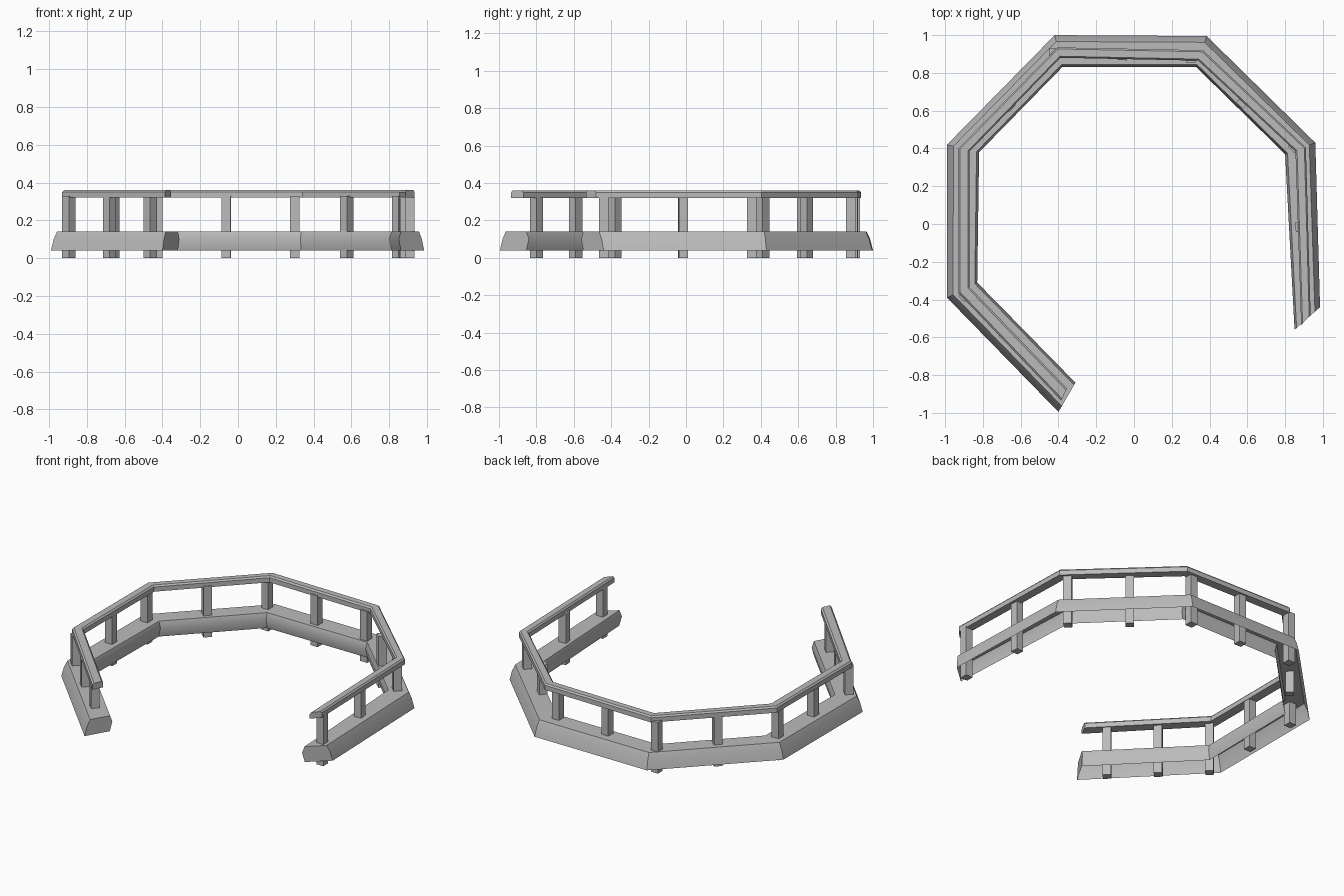
import bpy, bmesh, math
from mathutils import Matrix, Vector

cube = bpy.data.objects.get("Cube")
if cube:
    bpy.data.objects.remove(cube, do_unlink=True)

# Single plain grey
grey = bpy.data.materials.new("stone_grey")
grey.use_nodes = True
grey.diffuse_color = (0.5, 0.5, 0.5, 1)
grey.node_tree.nodes["Principled BSDF"].inputs["Base Color"].default_value = (0.5, 0.5, 0.5, 1)


def finish(name, bm):
    bmesh.ops.recalc_face_normals(bm, faces=bm.faces)
    mesh = bpy.data.meshes.new(name)
    bm.to_mesh(mesh)
    bm.free()
    mesh.materials.append(grey)
    obj = bpy.data.objects.new(name, mesh)
    bpy.context.collection.objects.link(obj)
    return obj


def sweep(name, outer, inner, profile, closed):
    """Run a (fraction across, height) profile along paired outer and inner paths."""
    bm = bmesh.new()
    rings = []
    for o, i in zip(outer, inner):
        o, i = Vector(o), Vector(i)
        rings.append([bm.verts.new((*o.lerp(i, t), z)) for t, z in profile])
    n = len(profile)
    for a, b in zip(rings, rings[1:]):
        for k in range(n if closed else n - 1):
            m = (k + 1) % n
            bm.faces.new((a[k], a[m], b[m], b[k]))
    bm.faces.new(rings[0])
    bm.faces.new(rings[-1][::-1])
    return finish(name, bm)


# Curb: capped shell, open underneath, with a rounded-over section
base = sweep(
    "curb_base",
    [(-.40, -.995), (-.99, -.39), (-.99, .42), (-.42, 1), (.385, .995), (.96, .43), (.985, -.44)],
    [(-.31, -.84), (-.83, -.31), (-.82, .38), (-.38, .83), (.33, .83), (.80, .37), (.85, -.56)],
    [(0, .04), (.09, .10), (.2, .14), (.92, .14), (1, .10), (.91, .04)], False)

# Handrail: solid bar with small top chamfers
rail_out = [(-.385, -.935), (-.93, -.365), (-.93, .40), (-.405, .935),
            (.365, .92), (.91, .405), (.935, -.48)]
rail_in = [(-.355, -.87), (-.87, -.335), (-.87, .385), (-.39, .88),
           (.34, .865), (.855, .385), (.885, -.535)]
rail = sweep("handrail", rail_out, rail_in,
             [(0, .32), (0, .35), (.15, .36), (.85, .36), (1, .35), (1, .32)], True)

# Posts: one near each corner and end, one midway along each side
spots = [Vector(p) for p in [(-.465, -.80), (-.895, -.38), (-.90, .35), (-.425, .905),
                             (.30, .88), (.85, .41), (.91, -.44)]]
turns = [45, 45, 0, 0, 0, 45, 0]


def post(name, spot, angle):
    bm = bmesh.new()
    place = (Matrix.Translation((spot.x, spot.y, .165))
             @ Matrix.Rotation(angle, 4, 'Z') @ Matrix.Diagonal((.05, .05, .33, 1)))
    bmesh.ops.create_cube(bm, size=1, matrix=place)
    finish(name, bm)


for n, (p, deg) in enumerate(zip(spots, turns)):
    post(f"corner_post_{n + 1}", p, math.radians(deg))
for n, (a, b) in enumerate(zip(spots, spots[1:])):
    d = b - a
    post(f"middle_post_{n + 1}", (a + b) / 2, math.atan2(d.y, d.x))

# Soften the rounded curb sides, keep corners crisp
bpy.ops.object.select_all(action='DESELECT')
base.select_set(True)
bpy.context.view_layer.objects.active = base
bpy.ops.object.shade_smooth_by_angle(angle=math.radians(40))
